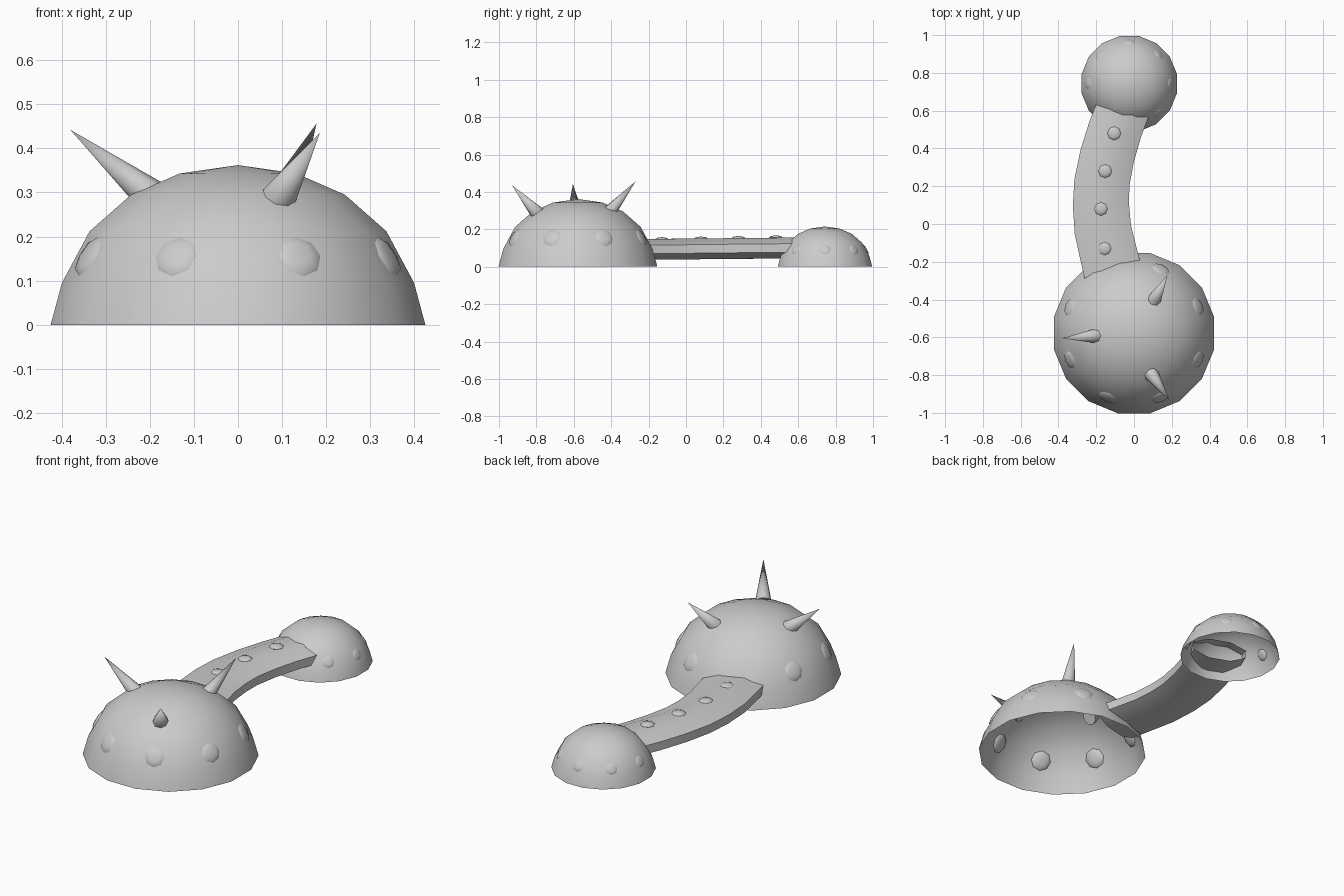
import bpy, bmesh, math
from mathutils import Vector

cube = bpy.data.objects.get("Cube")
if cube:
    bpy.data.objects.remove(cube, do_unlink=True)

GREY = (0.6, 0.6, 0.6, 1)
mat = bpy.data.materials.new("plain grey")
mat.use_nodes = True
mat.diffuse_color = GREY
mat.node_tree.nodes["Principled BSDF"].inputs["Base Color"].default_value = GREY


def finish(bm, name, angle=40):
    bmesh.ops.recalc_face_normals(bm, faces=bm.faces)
    mesh = bpy.data.meshes.new(name)
    bm.to_mesh(mesh)
    bm.free()
    mesh.materials.append(mat)
    ob = bpy.data.objects.new(name, mesh)
    bpy.context.collection.objects.link(ob)
    bpy.ops.object.select_all(action='DESELECT')
    ob.select_set(True)
    bpy.context.view_layer.objects.active = ob
    bpy.ops.object.shade_smooth_by_angle(angle=math.radians(angle))
    return ob


def loft(rings):
    """Skin a list of equal vertex rings, leaving both ends open."""
    bm = bmesh.new()
    rows = [[bm.verts.new(p) for p in ring] for ring in rings]
    n = len(rows[0])
    for a, b in zip(rows, rows[1:]):
        for i in range(n):
            j = (i + 1) % n
            bm.faces.new((a[i], a[j], b[j], b[i]))
    return bm, rows


# Hollow domes, open underneath
PROFILE = [(0.433, 0), (0.407, 0.095), (0.343, 0.212), (0.247, 0.295), (0.135, 0.343)]
SIDES = 16


def dome(name, centre, size):
    rings = []
    for r, z in PROFILE:
        ring = []
        for i in range(SIDES):
            a = math.tau * (i + 0.5) / SIDES
            ring.append(centre + size * Vector((r * math.cos(a), r * math.sin(a), z)))
        rings.append(ring)
    bm, rows = loft(rings)
    tip = bm.verts.new(centre + Vector((0, 0, 0.362 * size)))
    for i in range(SIDES):
        bm.faces.new((rows[-1][i], rows[-1][(i + 1) % SIDES], tip))
    finish(bm, name)


BIG = Vector((0, -0.578, 0))
SMALL = Vector((-0.025, 0.743, 0))
dome("large_dome", BIG, 1)
dome("small_dome", SMALL, 0.595)


# Low round bumps flattened along the surface normal
def bump(name, loc, normal, radius, depth):
    bm = bmesh.new()
    bmesh.ops.create_uvsphere(bm, u_segments=8, v_segments=6, radius=1)
    bmesh.ops.scale(bm, vec=(radius, radius, depth), verts=bm.verts)
    ob = finish(bm, name, 60)
    ob.rotation_mode = 'QUATERNION'
    ob.rotation_quaternion = Vector(normal).to_track_quat('Z', 'Y')
    ob.location = loc


def bump_ring(name, centre, size, angles):
    for deg in angles:
        a = math.radians(deg)
        out = Vector((math.cos(a), math.sin(a), 0))
        loc = centre + size * (out * 0.365 + Vector((0, 0, 0.155)))
        bump(name, loc, out + Vector((0, 0, 0.58)), 0.052 * size, 0.012 * size)


bump_ring("large_dome_bump", BIG, 1, [22.5 + 45 * k for k in range(8) if k != 2])
bump_ring("small_dome_bump", SMALL, 0.595, [45 * k for k in range(8) if k not in (5, 6)])

# Curved flattened tube joining the domes
PATH = [(-0.105, -0.28), (-0.13, -0.18), (-0.165, -0.03), (-0.175, 0.1),
        (-0.17, 0.22), (-0.142, 0.36), (-0.1, 0.5), (-0.05, 0.63)]
rings = []
for i, (x, y) in enumerate(PATH):
    p, q = PATH[max(i - 1, 0)], PATH[min(i + 1, len(PATH) - 1)]
    side = Vector((q[1] - p[1], p[0] - q[0], 0)).normalized()
    mid = Vector((x, y, 0.092 + 0.01 * i / len(PATH)))
    width = 0.155 - 0.016 * i / len(PATH)
    ring = []
    for k in range(8):
        a = math.tau * (k + 0.5) / 8
        ring.append(mid + side * (width * 1.08 * math.cos(a))
                    + Vector((0, 0, 0.06 * math.sin(a))))
    rings.append(ring)
tube, _ = loft(rings)
finish(tube, "curved_tube", 60)

for x, y, z in [(-0.155, -0.13, 0.147), (-0.175, 0.08, 0.15),
                (-0.153, 0.28, 0.153), (-0.105, 0.48, 0.156)]:
    bump("tube_bump", (x, y, z), (0, 0, 1), 0.036, 0.011)

# Spikes rooted inside the large dome
SPIKES = [((-0.195, -0.592, 0.29), (-0.38, -0.605, 0.442)),
          ((0.1, -0.415, 0.285), (0.178, -0.27, 0.456)),
          ((0.092, -0.795, 0.287), (0.186, -0.93, 0.436))]
for base, tip in SPIKES:
    base, tip = Vector(base), Vector(tip)
    axis = tip - base
    bm = bmesh.new()
    bmesh.ops.create_cone(bm, cap_ends=True, segments=8, radius1=0.04,
                          radius2=0, depth=axis.length)
    ob = finish(bm, "spike", 60)
    ob.rotation_mode = 'QUATERNION'
    ob.rotation_quaternion = axis.to_track_quat('Z', 'Y')
    ob.location = (base + tip) / 2
